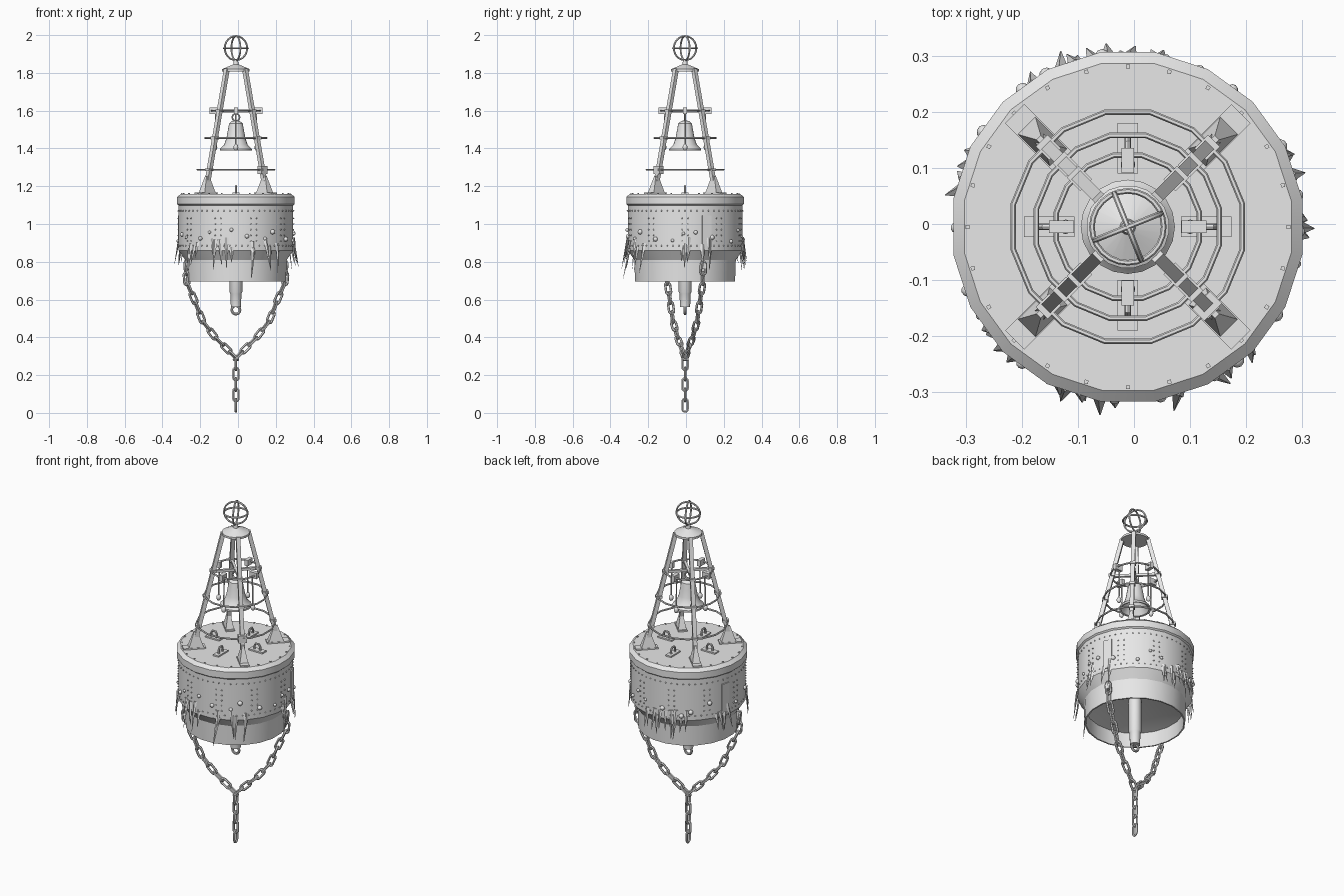
import bpy, bmesh, math, random
from mathutils import Matrix, Vector

random.seed(4)
if "Cube" in bpy.data.objects:
    bpy.data.objects.remove(bpy.data.objects["Cube"])

grey = bpy.data.materials.new("painted grey steel")
grey.use_nodes = True
grey.diffuse_color = (0.8, 0.8, 0.8, 1)
grey.node_tree.nodes["Principled BSDF"].inputs["Base Color"].default_value = (0.8, 0.8, 0.8, 1)

parts = []
T, R = Matrix.Translation, Matrix.Rotation


def polar(r, deg, z):
    a = math.radians(deg)
    return Vector((r * math.cos(a), r * math.sin(a), z))


def frame(r, deg, z):
    """Local axes at a polar position: x outward, z up."""
    return T(polar(r, deg, z)) @ R(math.radians(deg), 4, 'Z')


def size(x, y, z):
    return Matrix.Diagonal((x, y, z, 1))


def add_mesh(name, bm):
    me = bpy.data.meshes.new(name)
    bmesh.ops.recalc_face_normals(bm, faces=bm.faces)
    bm.to_mesh(me)
    bm.free()
    me.materials.append(grey)
    return add_object(name, me)


def add_object(name, me):
    ob = bpy.data.objects.new(name, me)
    bpy.context.collection.objects.link(ob)
    parts.append(ob)
    return ob


def lathe(name, profile, sides, turn=0):
    bm = bmesh.new()
    vs = [bm.verts.new((r, 0, z)) for r, z in profile]
    es = [bm.edges.new(p) for p in zip(vs, vs[1:])]
    bmesh.ops.spin(bm, geom=vs + es, axis=(0, 0, 1), cent=(0, 0, 0), steps=sides,
                   angle=math.tau, use_merge=True)
    bmesh.ops.remove_doubles(bm, verts=bm.verts, dist=1e-5)
    bm.transform(R(math.radians(turn), 4, 'Z'))
    return add_mesh(name, bm)


def boxes(name, matrices):
    bm = bmesh.new()
    for m in matrices:
        bmesh.ops.create_cube(bm, size=1, matrix=m)
    return add_mesh(name, bm)


def balls(name, matrices, detail=1):
    bm = bmesh.new()
    for m in matrices:
        bmesh.ops.create_icosphere(bm, subdivisions=detail, radius=1, matrix=m)
    return add_mesh(name, bm)


def tapers(name, items):
    """Four-sided tapers from (matrix, bottom radius, top radius, height)."""
    bm = bmesh.new()
    for m, r1, r2, h in items:
        bmesh.ops.create_cone(bm, cap_ends=True, segments=4, radius1=r1, radius2=r2,
                              depth=h, matrix=m)
    return add_mesh(name, bm)


def tube(name, pts, r, closed=False, res=2):
    cu = bpy.data.curves.new(name, 'CURVE')
    cu.dimensions = '3D'
    cu.bevel_depth, cu.bevel_resolution, cu.use_fill_caps = r, res, True
    sp = cu.splines.new('POLY')
    sp.points.add(len(pts) - 1)
    for p, q in zip(sp.points, pts):
        p.co = (*q, 1)
    sp.use_cyclic_u = closed
    tmp = bpy.data.objects.new(name, cu)
    me = bpy.data.meshes.new_from_object(tmp)
    bpy.data.objects.remove(tmp)
    me.materials.clear()
    me.materials.append(grey)
    return add_object(name, me)


def circle(r, n, m):
    return [m @ polar(r, 360 * i / n, 0) for i in range(n)]


def beam(a, b, w, deg):
    """Square bar between two points in the radial plane at deg."""
    d = b - a
    out = polar(1, deg, 0)
    tilt = math.atan2(d.dot(out), d.z)
    return (T((a + b) / 2) @ R(math.radians(deg), 4, 'Z') @ R(tilt, 4, 'Y')
            @ size(w, w, d.length))


diagonals = [45, 135, 225, 315]
axes = [0, 90, 180, 270]

# Float: deck, rolled rim, hull, chamfer and hollow skirt
lathe("hull", [(0, 1.16), (.295, 1.16), (.315, 1.143), (.315, 1.105), (.307, 1.098),
               (.307, .86), (.272, .81), (.268, .695), (.26, .695), (.26, .78), (0, .84)],
      20, 9)
boxes("hull_strip", [frame(.304, a, .96) @ size(.012, .05, .17) for a in (22, 165)])

# Rivet rows, columns and deck bolts
spots = [(.306, 6 * i, z) for i in range(60) for z in (1.07, .885)]
spots += [(.306, 36 * i + s, .91 + .03 * k) for i in range(10) for s in (-3, 3) for k in range(5)]
balls("hull_rivets", [T(polar(*s)) @ size(.004, .004, .004) for s in spots])
boxes("deck_bolts", [frame(.286, 15 * i, 1.161) @ size(.007, .007, .008) for i in range(24)])

# Tower legs with foot plates and gussets
boxes("tower_legs", [beam(polar(.228, a, 1.16), polar(.068, a, 1.82), .022, a) for a in diagonals])
boxes("foot_plates", [frame(.225, a, 1.164) @ size(.12, .048, .008) for a in diagonals])
tapers("foot_gussets", [(frame(.215, a, 1.21) @ size(1, .55, 1) @ R(math.pi / 4, 4, 'Z'),
                         .058, .014, .09) for a in diagonals])
boxes("junction_box", [frame(.2, 315, 1.287) @ size(.03, .045, .042)])

# Hoops around the tower, and their clamps
hoops = [(.208, 1.288), (.166, 1.455), (.13, 1.6)]
for r, z in hoops:
    tube("tower_hoop", circle(r, 16, T((0, 0, z)) @ R(math.pi / 16, 4, 'Z')), .005, True, 1)
boxes("hoop_clamps", [frame(r - .008, a, z) @ size(.034, .03, .014)
                      for a in diagonals for r, z in hoops])

# Cap and open wire ball
lathe("tower_cap", [(0, 1.87), (.011, 1.87), (.014, 1.845), (.074, 1.82), (.074, 1.808),
                    (0, 1.808)], 20, 9)
mid = T((0, 0, 1.931))
tilts = [mid] + [mid @ R(math.radians(a), 4, 'Z') @ R(math.pi / 2, 4, 'X') for a in (22, 112)]
for m in tilts:
    tube("wire_ball_ring", circle(.064, 24, m), .005, True, 1)

# Bell with its hanger
lathe("bell", [(0, 1.548), (.02, 1.546), (.036, 1.532), (.042, 1.50), (.05, 1.455), (.062, 1.42),
               (.084, 1.398), (.084, 1.388), (.074, 1.39), (.045, 1.44), (0, 1.52)], 20)
tube("bell_shackle", circle(.02, 10, T((0, 0, 1.565)) @ R(math.pi / 2, 4, 'X')), .005, True, 1)
boxes("bell_crossbars", [T((0, 0, 1.598)) @ R(math.radians(a), 4, 'Z') @ size(.25, .014, .014)
                         for a in (45, 135)])

# Four swinging strikers hung from the upper hoop
boxes("striker_brackets", [frame(.118, a, 1.6) @ size(.045, .022, .034) for a in axes])
for a in axes:
    tube("striker_rod", [polar(.107, a, 1.595), polar(.111, a, 1.41)], .004, False, 1)
balls("striker_weights", [T(polar(.111, a, 1.406)) @ size(.013, .013, .018) for a in axes], 2)

# Lifting eyes on the deck
boxes("lifting_eye_plates", [frame(.14, a, 1.164) @ size(.09, .036, .008) for a in axes])
for a in axes:
    arch = [(-.018, .0), (-.018, .022), (-.01, .036), (.01, .036), (.018, .022), (.018, 0)]
    tube("lifting_eye", [frame(.14, a, 1.165) @ Vector((x, 0, z)) for x, z in arch], .006)

# Counterweight pipe with end ring
lathe("counterweight_pipe", [(0, .84), (.034, .84), (.034, .64), (.029, .63), (.027, .56),
                             (0, .56)], 16)
tube("pipe_ring", circle(.022, 14, T((0, 0, .545)) @ R(math.pi / 2, 4, 'X')), .007, True)

# Chain link, reused along both bridles and the tail
half = [polar(.014, 30 * i, 0) for i in range(7)]
loop = [Vector((p.x, 0, p.y + .02)) for p in half] + [Vector((-p.x, 0, -p.y - .02)) for p in half]
link = tube("chain_link", loop, .0065, True, 1)
pitch = .055


def place_link(pos, direction, roll):
    ob = add_object("chain_link", link.data)
    ob.matrix_world = T(pos) @ direction.to_track_quat('Z', 'Y').to_matrix().to_4x4() @ R(roll, 4, 'Z')


link.matrix_world = T((0, 0, .0405)) @ R(math.pi / 2, 4, 'Z')
for k in range(1, 5):
    place_link(Vector((0, 0, .0405 + pitch * k)), Vector((0, 0, 1)), (k + 1) % 2 * math.pi / 2)
bridle = [(.283, .765), (.276, .69), (.235, .60), (.188, .487), (.117, .40), (.01, .30)]
for a in (20, 200):
    step, k = 0, 0
    for (r0, z0), (r1, z1) in zip(bridle, bridle[1:]):
        p, q = polar(r0, a, z0), polar(r1, a, z1)
        seg = (q - p).length
        while step <= seg:
            place_link(p.lerp(q, step / seg), q - p, k % 2 * math.pi / 2)
            step += pitch
            k += 1
        step -= seg
boxes("chain_lugs", [frame(.274, a, .785) @ size(.03, .016, .045) for a in (20, 200)])

# Weed blades hanging around the waterline
weed_angles = [121, 111, 107, 99, 90, 80, 157, 165, 25, 20, 6, -2, 217, 226, 248, 253, 263,
               289, 303, 314]
blades = []
for a in weed_angles:
    for n in range(2):
        length = random.uniform(.08, .17)
        m = (frame(.307, a + random.uniform(-3, 3), random.uniform(.87, .93))
             @ R(-random.uniform(.06, .2), 4, 'Y') @ R(random.uniform(-.12, .12), 4, 'X')
             @ T((0, 0, -length / 2)) @ size(.5, 1, 1))
        blades.append((m, .001, .013, length))
tapers("weed_blades", blades)

# Shell growths
growths = []
for i in range(22):
    s = random.uniform(.008, .014)
    growths.append(T(polar(.307, i * 16.4 + random.uniform(-6, 6), random.uniform(.88, .97)))
                   @ size(s, s, s))
balls("shell_growths", growths, 2)

# Shade smooth with sharp edges and shift onto the true centre
bpy.context.view_layer.update()
bpy.ops.object.select_all(action='DESELECT')
for ob in parts:
    ob.location += Vector((-.011, -.005, 0))
    ob.select_set(True)
bpy.context.view_layer.objects.active = parts[0]
bpy.ops.object.shade_smooth_by_angle(angle=math.radians(32))
